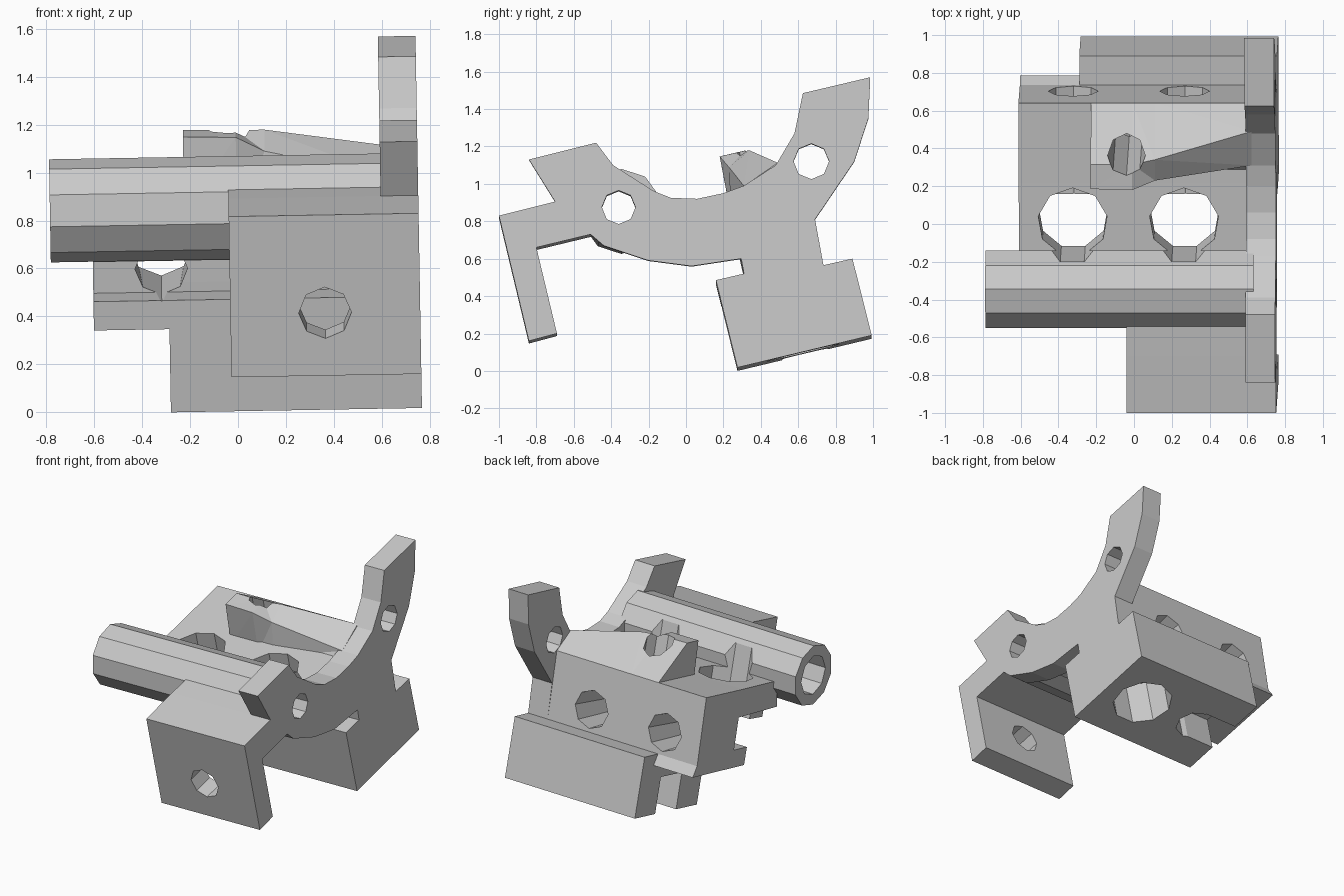
import bpy, bmesh, math
from mathutils import Vector, Matrix

if "Cube" in bpy.data.objects:
    bpy.data.objects.remove(bpy.data.objects["Cube"])

A = math.radians(13.6)                                # tilt of the mounting faces
U = Vector((0, math.cos(A), math.sin(A)))             # tilted "back"
W = Vector((0, -math.sin(A), math.cos(A)))            # tilted "up"
X = Vector((1, 0, 0))


def make(name, bm):
    bmesh.ops.recalc_face_normals(bm, faces=bm.faces)
    me = bpy.data.meshes.new(name)
    bm.to_mesh(me)
    bm.free()
    ob = bpy.data.objects.new(name, me)
    bpy.context.collection.objects.link(ob)
    return ob


def loft(name, sections):
    """Skin between (x, [(y, z), ...]) sections and cap both ends."""
    bm = bmesh.new()
    rings = [[bm.verts.new((x, y, z)) for y, z in pts] for x, pts in sections]
    for a, b in zip(rings, rings[1:]):
        for i in range(len(a)):
            j = (i + 1) % len(a)
            bm.faces.new((a[i], a[j], b[j], b[i]))
    bm.faces.new(rings[0])
    bm.faces.new(rings[-1])
    bmesh.ops.triangulate(bm, faces=[f for f in bm.faces if len(f.verts) == 4])
    return make(name, bm)


def slab(name, x0, x1, pts):
    return loft(name, [(x0, pts), (x1, pts)])


def rod(name, start, axis, length, r1, r2=None, sides=8):
    bm = bmesh.new()
    bmesh.ops.create_cone(bm, cap_ends=True, segments=sides, radius1=r1,
                          radius2=r1 if r2 is None else r2, depth=length)
    rot = axis.to_track_quat('Z', 'Y').to_matrix().to_4x4()
    bmesh.ops.transform(bm, verts=bm.verts,
                        matrix=Matrix.Translation(Vector(start) + axis * length / 2) @ rot)
    return make(name, bm)


def combine(target, other, op):
    other.hide_render = True
    m = target.modifiers.new(op, 'BOOLEAN')
    m.operation, m.solver, m.object = op, 'EXACT', other
    bpy.context.view_layer.objects.active = target
    bpy.ops.object.modifier_apply(modifier=m.name)
    bpy.data.objects.remove(other)


# end plate carrying the whole side silhouette
bracket = slab("bracket", 0.6, 0.757, [
    (-1, .83), (-.7, .905), (-.84, 1.13), (-.48, 1.22), (-.39, 1.1), (-.17, .96),
    (-.08, .925), (.06, .92), (.2, .95), (.31, .99), (.48, 1.1), (.58, 1.27),
    (.625, 1.485), (.985, 1.57), (.975, 1.35), (.9, 1.12), (.69, .81), (.735, .565),
    (.89, .6), (.993, .19), (.275, .018), (.16, .485), (.31, .52), (.295, .6),
    (.03, .56), (-.2, .59), (-.44, .67), (-.51, .73), (-.8, .66), (-.69, .2), (-.84, .16)])

parts = [
    # front hanging flange
    slab("front_flange", -.035, .65, [(-1, .83), (-.7, .905), (-.4, .975), (-.4, .757),
                                      (-.51, .73), (-.8, .66), (-.69, .2), (-.84, .16)]),
    # upper block with the floor reaching to the tube
    slab("upper_block", -.605, .65, [(.16, .485), (.19, .365), (.785, .5), (.735, .565),
                                     (.64, 1.03), (.22, .93), (-.18, .84), (-.18, .65),
                                     (.26, .74), (.31, .52)]),
    # foot block with back ledge
    slab("foot_block", -.29, .65, [(.16, .485), (.275, .018), (.993, .19), (.89, .6),
                                   (.735, .565), (.3, .56), (.31, .52)]),
    # raised ramp whose front is scooped away toward the plate
    loft("ramp", [(-.22, [(.24, .85), (.185, 1.165), (.315, 1.195), (.64, 1.03), (.66, .9)]),
                  (0, [(.24, .85), (.18, 1.16), (.315, 1.19), (.64, 1.03), (.66, .9)]),
                  (.12, [(.24, .85), (.23, 1.1), (.34, 1.19), (.64, 1.03), (.66, .9)]),
                  (.63, [(.24, .85), (.31, .99), (.49, 1.115), (.64, 1.03), (.66, .9)])]),
    # long tube
    rod("tube", (-.78, -.345, .867), X, 1.42, .215, sides=10),
]
for p in parts:
    combine(bracket, p, 'UNION')

cutters = [
    # tube bore and plate bolt holes
    rod("tube_bore", (-.9, -.345, .868), X, 1.35, .14),
    rod("tube_bolt", (.3, -.36, .875), X, .7, .09),
    rod("arm_bolt", (.42, .67, 1.12), X, .6, .095),
    # flange bolt hole
    rod("flange_hole", Vector((.36, -.87, .43)) - U * .2, U, .4, .11),
    # tapered hole through the ramp, and its nut slot open to the side
    rod("ramp_hole", Vector((-.03, .645, .0)), W, 1.4, .1),
    rod("nut_end", Vector((-.03, .645, .03)), W, .33, .13),
    # deep socket under the foot
    rod("foot_socket", Vector((.44, .64, .05)) - W * .05, W, .45, .21, sides=9),
]
c, h = Vector((0, .64, .09)), .125
corners = [c - W * .2 - U * h, c - W * .2 + U * h, c + W * .27 + U * h, c + W * .27 - U * h]
cutters.append(slab("nut_slot", -.4, -.03, [(v.y, v.z) for v in corners]))
for x in (-.32, .27):
    # cross holes through the block wall and round windows in the floor
    cutters.append(rod("wall_hole", Vector((x, .71, .72)) - U * .62, U, .85, .1, .145))
    cutters.append(rod("floor_window", Vector((x, .035, .78)) - W * .22, W, .5, .185, sides=9))
for k in cutters:
    combine(bracket, k, 'DIFFERENCE')

# slight overall lean
pivot = Matrix.Translation((.68, 0, .6))
bracket.data.transform(pivot @ Matrix.Rotation(math.radians(-1), 4, 'Y') @ pivot.inverted())
bracket.data.transform(Matrix.Translation((0, 0, -min(v.co.z for v in bracket.data.vertices))))
